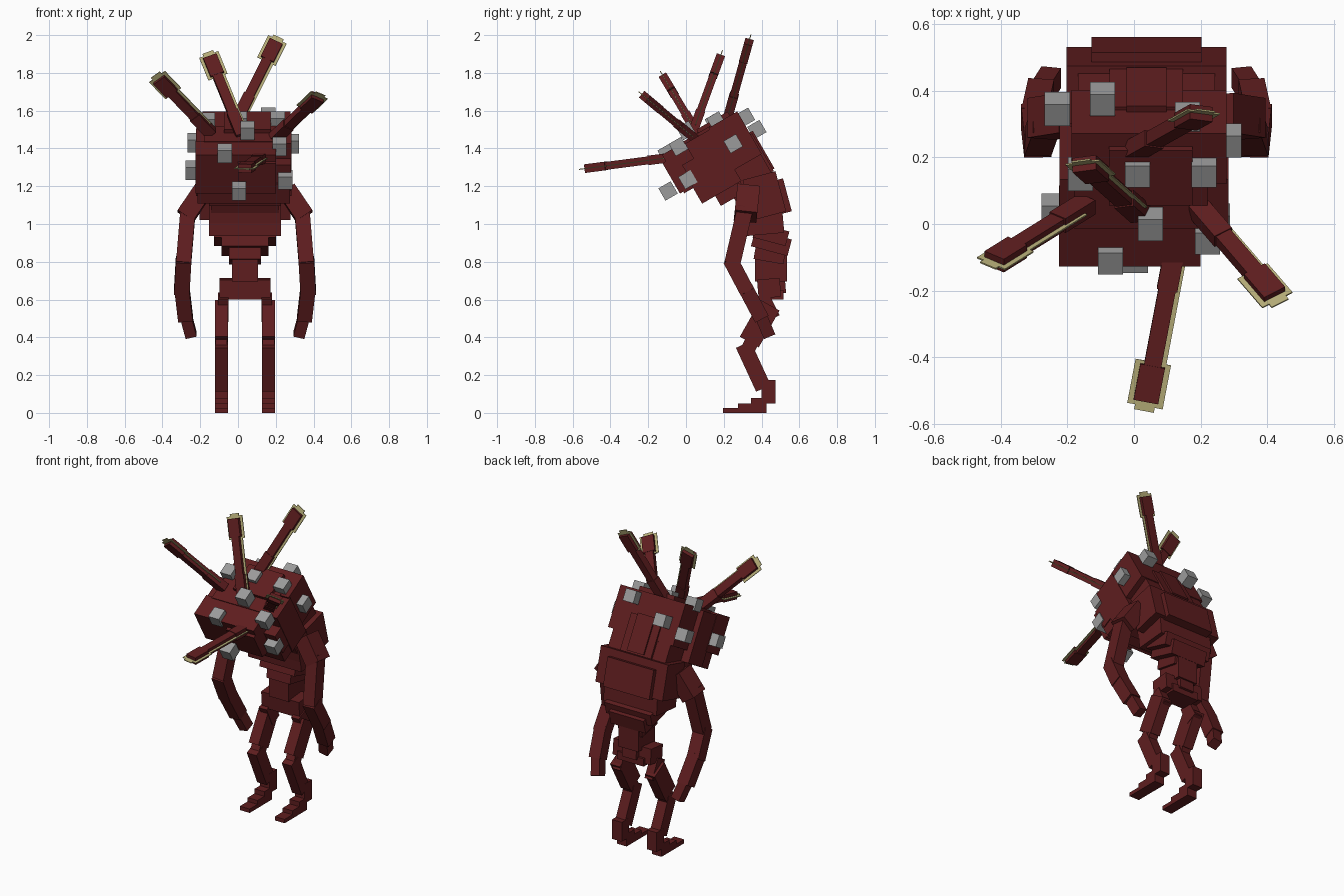
import bpy, math
from mathutils import Vector, Matrix

cube = bpy.data.objects.get("Cube")
if cube:
    bpy.data.objects.remove(cube)


def material(name, rgb):
    m = bpy.data.materials.new(name)
    m.use_nodes = True
    m.diffuse_color = (*rgb, 1)
    m.node_tree.nodes["Principled BSDF"].inputs["Base Color"].default_value = (*rgb, 1)
    return m


RED = material("dark red flesh", (0.113, 0.0125, 0.0135))
GREY = material("grey nodule", (0.33, 0.33, 0.33))
BONE = material("pale bone", (0.47, 0.42, 0.19))
MID = 0.037     # the body's own centre line
TILT = 30       # nose-down pitch of the head


def box(name, centre, size, rot=None, mat=RED):
    bpy.ops.mesh.primitive_cube_add(size=1)
    ob = bpy.context.object
    ob.name = ob.data.name = name
    rot = rot if rot is not None else Matrix.Identity(3)
    ob.matrix_world = (Matrix.Translation(centre) @ rot.to_4x4()
                       @ Matrix.Diagonal((*size, 1)))
    ob.data.materials.append(mat)
    return ob


def pitch(deg):
    return Matrix.Rotation(math.radians(deg), 3, 'X')


def frame(a, b):
    """Axes with z running from a to b and x staying as sideways as possible."""
    z = (b - a).normalized()
    x = (Vector((1, 0, 0)) - z * z.x).normalized()
    return Matrix((x, z.cross(x), z)).transposed()


def limb(name, a, b, wide, deep):
    a, b = Vector(a), Vector(b)
    box(name, (a + b) / 2, (wide, deep, (b - a).length), frame(a, b))


# Torso: width, y, z, depth, height, pitch
for name, w, y, z, d, h, p in (
        ("upper_chest", .48, .415, 1.15, .18, .22, 15),
        ("back_plate", .33, .445, 1.13, .19, .18, 15),
        ("inner_chest", .38, .39, 1.10, .19, .16, 10),
        ("mid_chest", .38, .415, 1.01, .20, .13, 5),
        ("lower_ribs", .33, .45, .945, .18, .08, -15),
        ("rib_ridge", .25, .452, .90, .20, .09, -15),
        ("abdomen", .17, .445, .85, .16, .10, -10),
        ("waist", .14, .45, .77, .17, .15, 0),
        ("waist_plate", .10, .47, .69, .11, .12, 5),
        ("pelvis", .27, .44, .66, .12, .10, 5),
        ("pelvis_base", .19, .45, .625, .13, .05, 0)):
    box(name, (MID, y, z), (w, d, h), pitch(p))

# Head blocks in the tilted head frame: x, width, back range, up range
head = Vector((0, .165, 1.35))
for name, x, w, u0, u1, v0, v1 in (
        ("skull", .03, .505, -.11, .05, -.17, .15),
        ("skull_top", .02, .40, -.11, .05, .0, .165),
        ("skull_back", .045, .465, .04, .215, -.10, .16),
        ("skull_base", MID, .41, .04, .21, -.22, -.09),
        ("brow", -.0125, .425, -.245, -.10, -.075, .16),
        ("cheek", .24, .08, -.18, -.10, -.10, .06),
        ("face", .10, .20, -.265, -.12, -.065, .12),
        ("jaw", .03, .49, -.19, .0, -.17, -.05),
        ("throat", MID, .38, -.11, .10, -.23, -.14),
        ("neck", MID, .36, -.03, .20, -.32, -.19),
        ("nape", MID, .22, .12, .225, -.21, .02),
        ("nape_ridge", MID, .12, .12, .235, -.20, .03),
        ("crown", .05, .25, -.02, .17, .12, .185)):
    at = pitch(TILT) @ Vector((0, (u0 + u1) / 2, (v0 + v1) / 2)) + head
    box(name, at + Vector((x, 0, 0)), (w, u1 - u0, v1 - v0), pitch(TILT))

# Nodules scattered over the head
for i, at in enumerate((
        (-.07, -.10, 1.375), (.005, -.095, 1.175), (.22, -.04, 1.41),
        (.25, .01, 1.235), (.285, .25, 1.425), (.05, 0, 1.495),
        (.01, .16, 1.545), (.21, .16, 1.545), (-.16, .15, 1.54),
        (-.23, .345, 1.43), (-.24, .04, 1.285), (-.095, .375, 1.5),
        (.16, .315, 1.565))):
    box(f"nodule_{i + 1}", at, (.075, .075, .075), pitch(TILT), GREY)

# Spines: a red bar with a blunt head, backed by a bone blade
spines = (((.125, -.06, 1.355), (.03, -.56, 1.29)),
          ((.19, .05, 1.45), (.438, -.238, 1.69)),
          ((-.14, .06, 1.48), (-.438, -.125, 1.79)),
          ((.02, .03, 1.47), (-.16, .19, 1.91)),
          ((0, .22, 1.56), (.215, .34, 1.99)))
for i, (a, b) in enumerate(spines):
    a, b = Vector(a), Vector(b)
    axes, length = frame(a, b), (b - a).length
    for part, side, lo, hi, w, d, mat in (
            ("root", 0, 0, .14, .062, .05, RED),
            ("shaft", 0, .1, length - .11, .052, .042, RED),
            ("head", 0, length - .14, length - .03, .075, .046, RED),
            ("blade", .008, .05, length - .12, .064, .005, BONE),
            ("blade_end", 0, length - .15, length - .015, .108, .005, BONE),
            ("blade_tip", 0, length - .05, length, .06, .005, BONE)):
        at = a + axes @ Vector((side, 0, (lo + hi) / 2))
        box(f"spine_{i + 1}_{part}", at, (w, d, hi - lo), axes, mat)

# Arms and legs on both sides
for side, s in (("left", 1), ("right", -1)):
    def p(x, y, z):
        return (MID + s * x, y, z)

    limb(f"{side}_shoulder", p(.22, .33, 1.18), p(.315, .315, 1.04), .10, .12)
    limb(f"{side}_upper_arm", p(.30, .315, 1.09), p(.325, .245, .79), .08, .085)
    limb(f"{side}_elbow", p(.325, .235, .81), p(.335, .325, .64), .082, .08)
    limb(f"{side}_forearm", p(.335, .31, .67), p(.315, .40, .50), .078, .08)
    limb(f"{side}_hand", p(.32, .385, .54), p(.285, .44, .41), .06, .065)

    limb(f"{side}_thigh", p(.125, .445, .57), p(.125, .335, .375), .07, .115)
    limb(f"{side}_knee", p(.125, .375, .43), p(.125, .325, .33), .062, .075)
    limb(f"{side}_hip", p(.115, .40, .62), p(.115, .46, .50), .055, .08)
    limb(f"{side}_shin", p(.125, .303, .362), p(.125, .41, .13), .068, .085)
    for part, y0, y1, z0, z1 in (("ankle", .40, .475, .05, .175),
                                 ("heel", .345, .425, 0, .08),
                                 ("foot", .275, .42, 0, .05),
                                 ("toe", .195, .36, 0, .025)):
        box(f"{side}_{part}", p(.125, (y0 + y1) / 2, (z0 + z1) / 2),
            (.07, y1 - y0, z1 - z0))
